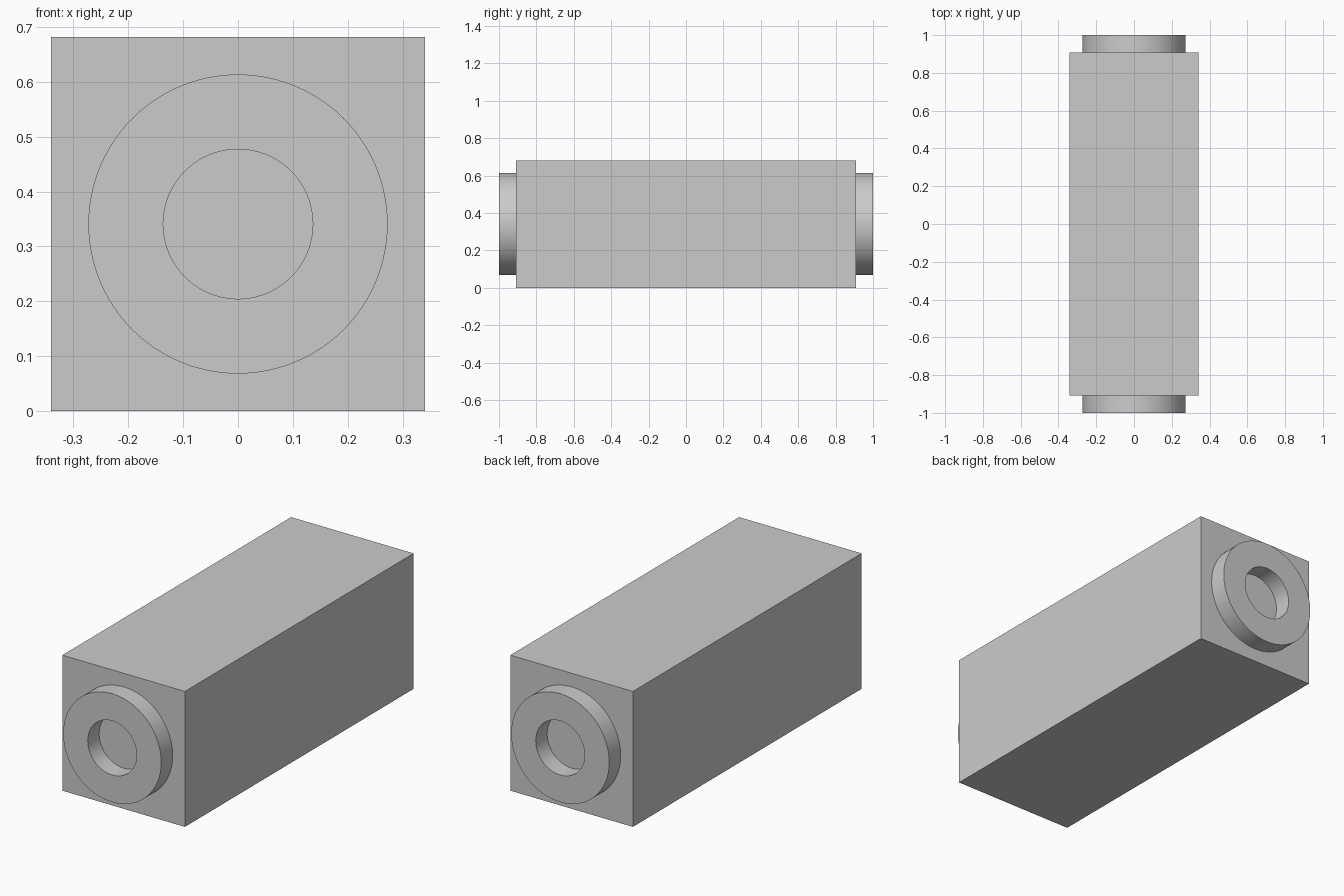
import bpy, bmesh, math

if "Cube" in bpy.data.objects:
    bpy.data.objects.remove(bpy.data.objects["Cube"])

U = 1 / 11                      # base unit
HALF, BODY_Y, MID_Z = 3.75 * U, 10 * U, 3.75 * U
SEGMENTS = 96


def add_object(name, bm):
    bmesh.ops.recalc_face_normals(bm, faces=bm.faces)
    mesh = bpy.data.meshes.new(name)
    bm.to_mesh(mesh)
    bm.free()
    obj = bpy.data.objects.new(name, mesh)
    bpy.context.collection.objects.link(obj)
    return obj


# Square body
bm = bmesh.new()
bmesh.ops.create_cube(bm, size=1)
bmesh.ops.scale(bm, vec=(2 * HALF, 2 * BODY_Y, 2 * HALF), verts=bm.verts)
bmesh.ops.translate(bm, vec=(0, 0, MID_Z), verts=bm.verts)
add_object("body", bm)


# End collar: profile (radius, y) swept round the long axis, seated on the body
def add_collar(name, side):
    profile = [(3 * U, BODY_Y), (3 * U, 1), (1.5 * U, 1), (1.5 * U, BODY_Y)]
    bm = bmesh.new()
    rings = []
    for r, y in profile:
        angles = [math.tau * i / SEGMENTS for i in range(SEGMENTS)]
        rings.append([bm.verts.new((r * math.cos(a), side * y, MID_Z + r * math.sin(a)))
                      for a in angles])
    for a, b in zip(rings, rings[1:]):
        for i in range(SEGMENTS):
            j = (i + 1) % SEGMENTS
            bm.faces.new((a[i], a[j], b[j], b[i]))
    obj = add_object(name, bm)
    # Open shell: make sure the end face points outward
    end = next(p for p in obj.data.polygons if abs(p.normal.y) > 0.9)
    if end.normal.y * side < 0:
        obj.data.flip_normals()
    bpy.ops.object.select_all(action='DESELECT')
    obj.select_set(True)
    bpy.context.view_layer.objects.active = obj
    bpy.ops.object.shade_smooth_by_angle(angle=math.radians(30))


add_collar("front_collar", -1)
add_collar("back_collar", 1)
